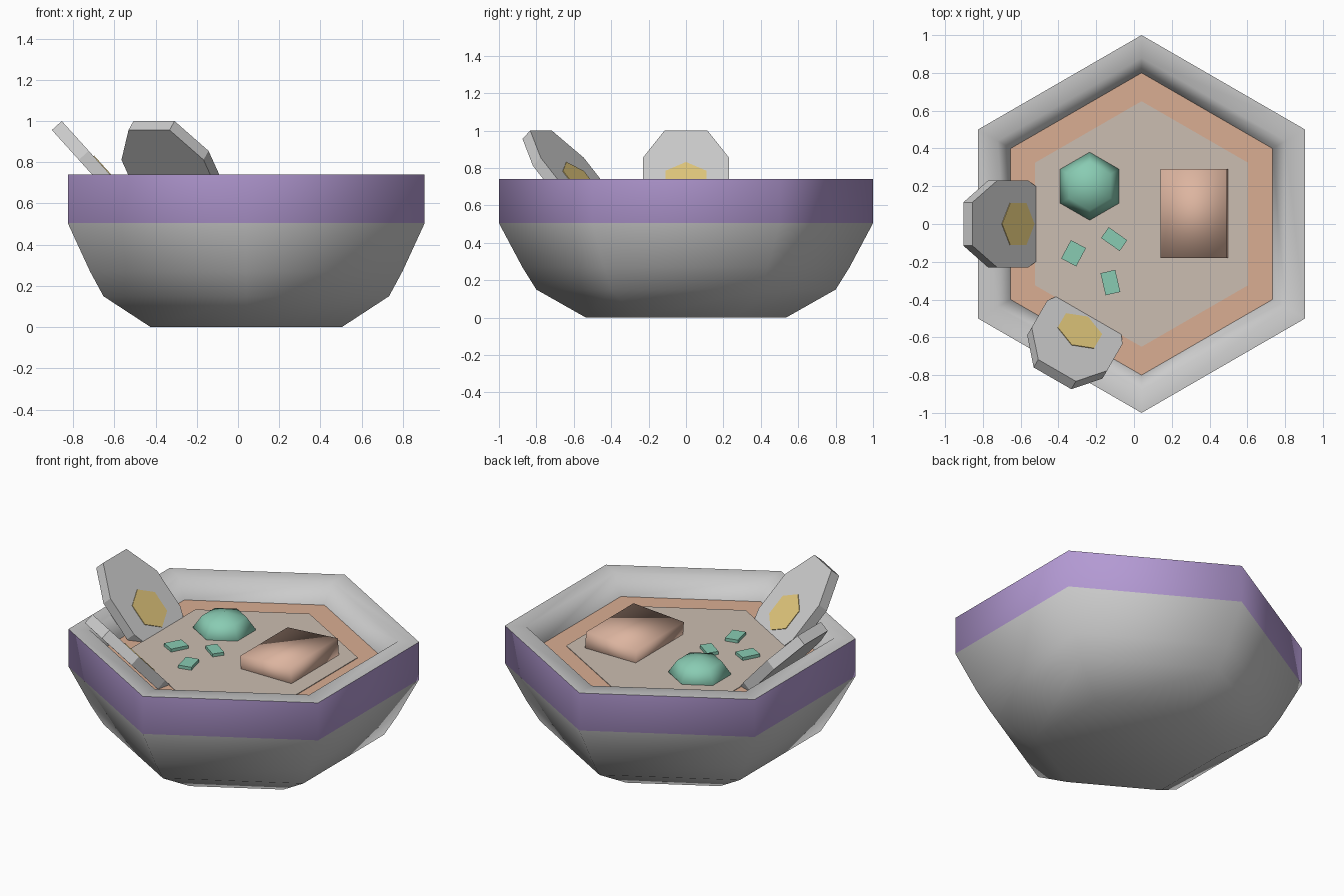
import bpy, bmesh, math
from mathutils import Matrix, Vector

if "Cube" in bpy.data.objects:
    bpy.data.objects.remove(bpy.data.objects["Cube"])

CX = 0.04      # bowl axis in x
SOUP = 0.625   # broth level


def mat(name, rgb):
    m = bpy.data.materials.new(name)
    m.diffuse_color = (*rgb, 1)
    m.use_nodes = True
    m.node_tree.nodes["Principled BSDF"].inputs["Base Color"].default_value = m.diffuse_color
    return m


purple = mat("purple_glaze", (0.45, 0.32, 0.65))
broth_mat = mat("broth", (0.70, 0.42, 0.29))
pale_mat = mat("pale_broth", (0.60, 0.51, 0.44))
teal = mat("teal_green", (0.25, 0.60, 0.45))
meat_mat = mat("meat", (0.72, 0.46, 0.35))
yolk_mat = mat("yolk", (0.75, 0.57, 0.20))


def finish(name, bm, material=None, smooth=None):
    bmesh.ops.recalc_face_normals(bm, faces=bm.faces[:])
    me = bpy.data.meshes.new(name)
    bm.to_mesh(me)
    bm.free()
    ob = bpy.data.objects.new(name, me)
    bpy.context.collection.objects.link(ob)
    if material:
        me.materials.append(material)
    if smooth is not None:
        bpy.ops.object.select_all(action='DESELECT')
        ob.select_set(True)
        bpy.context.view_layer.objects.active = ob
        bpy.ops.object.shade_smooth_by_angle(angle=math.radians(smooth))
    return ob


def hex_lathe(profile):
    """Six-sided revolve of (radius, z) points, closed at both ends."""
    bm = bmesh.new()
    rings = []
    for r, z in profile:
        rings.append([bm.verts.new((CX + r * math.cos(math.radians(30 + 60 * k)),
                                    r * math.sin(math.radians(30 + 60 * k)), z))
                      for k in range(6)])
    for a, b in zip(rings, rings[1:]):
        for k in range(6):
            n = (k + 1) % 6
            bm.faces.new((a[k], a[n], b[n], b[k]))
    bm.faces.new(rings[0][::-1])
    bm.faces.new(rings[-1])
    return bm


def prism(outline, origin, u, v, depth):
    """Extrude a flat outline lying in the u, v plane by the depth vector."""
    bm = bmesh.new()
    front = [bm.verts.new(origin + u * a + v * b) for a, b in outline]
    back = [bm.verts.new(p.co + depth) for p in front]
    bm.faces.new(front)
    bm.faces.new(back[::-1])
    for i in range(len(front)):
        j = (i + 1) % len(front)
        bm.faces.new((front[j], front[i], back[i], back[j]))
    return bm


# Bowl: outer wall, rim and hollow inside, with a coloured band
bowl = finish("bowl", hex_lathe([
    (0.535, 0), (0.80, 0.15), (0.875, 0.27), (1.0, 0.505), (1.0, 0.74),
    (0.88, 0.74), (0.80, SOUP - 0.005), (0.70, 0.30), (0.45, 0.10)]), smooth=62)
bowl.data.materials.append(mat("bowl_grey", (0.8, 0.8, 0.8)))
bowl.data.materials.append(purple)
for f in bowl.data.polygons:
    if abs(f.normal.z) < 0.01 and f.center.z > 0.5:
        f.material_index = 1

# Broth and its paler centre
finish("broth", hex_lathe([(0.79, SOUP - 0.02), (0.80, SOUP)]), broth_mat)
finish("broth_centre", hex_lathe([(0.65, SOUP - 0.01), (0.65, SOUP + 0.004)]), pale_mat)

# Green dumpling, half sunk
bm = bmesh.new()
bmesh.ops.create_uvsphere(bm, u_segments=6, v_segments=4, radius=1,
                          matrix=Matrix.Translation((-0.235, 0.20, 0.635))
                          @ Matrix.Rotation(math.radians(30), 4, 'Z')
                          @ Matrix.Diagonal((0.18, 0.18, 0.105, 1)))
# align corners to +y and -y
if max(v.co.y for v in bm.verts) < 0.37:
    bmesh.ops.rotate(bm, verts=bm.verts[:], cent=(-0.235, 0.20, 0.635),
                     matrix=Matrix.Rotation(math.radians(30), 3, 'Z'))
finish("dumpling", bm, teal, 180)

# Slab of meat, slightly tilted
bm = bmesh.new()
bmesh.ops.create_cube(bm, size=1, matrix=Matrix.Translation((0.32, 0.055, 0.65))
                      @ Matrix.Rotation(math.radians(-4), 4, 'Y')
                      @ Matrix.Diagonal((0.35, 0.47, 0.14, 1)))
finish("meat_slab", bm, meat_mat, 180)

# Chopped greens
for i, (x, y, ang, l, w) in enumerate([(-0.32, -0.155, 62, 0.11, 0.09),
                                       (-0.105, -0.08, -35, 0.12, 0.07),
                                       (-0.125, -0.31, -77, 0.12, 0.08)]):
    bm = bmesh.new()
    bmesh.ops.create_cube(bm, size=1, matrix=Matrix.Translation((x, y, 0.636))
                          @ Matrix.Rotation(math.radians(ang), 4, 'Z')
                          @ Matrix.Diagonal((l, w, 0.024, 1)))
    finish(f"chopped_green_{i + 1}", bm, teal)

# Egg slices leaning on the rim: the second is the first turned 60 degrees
half = [(0.115, 0), (0.23, 0.195), (0.23, 0.44), (0.15, 0.60)]
egg = half + [(-a, b) for a, b in reversed(half)]
yolk = [(0.128 * math.sin(math.radians(60 * k)), 0.358 + 0.128 * math.cos(math.radians(60 * k)))
        for k in range(6)]
top = Vector((-0.855, 0, 1.0))
across = Vector((0, 1, 0))
down = Vector((0.235, 0, -0.26)).normalized()
inward = Vector((-down.z, 0, down.x))
for i, turn in enumerate((0, 60)):
    for name, shape, start, depth, m in (
            ("egg_white", egg, top, -inward * 0.065, None),
            ("egg_yolk", yolk, top + inward * 0.004, -inward * 0.02, yolk_mat)):
        bm = prism(shape, start, across, down, depth)
        bmesh.ops.rotate(bm, verts=bm.verts[:], cent=(CX, 0, 0),
                         matrix=Matrix.Rotation(math.radians(turn), 3, 'Z'))
        finish(f"{name}_{i + 1}", bm, m)
